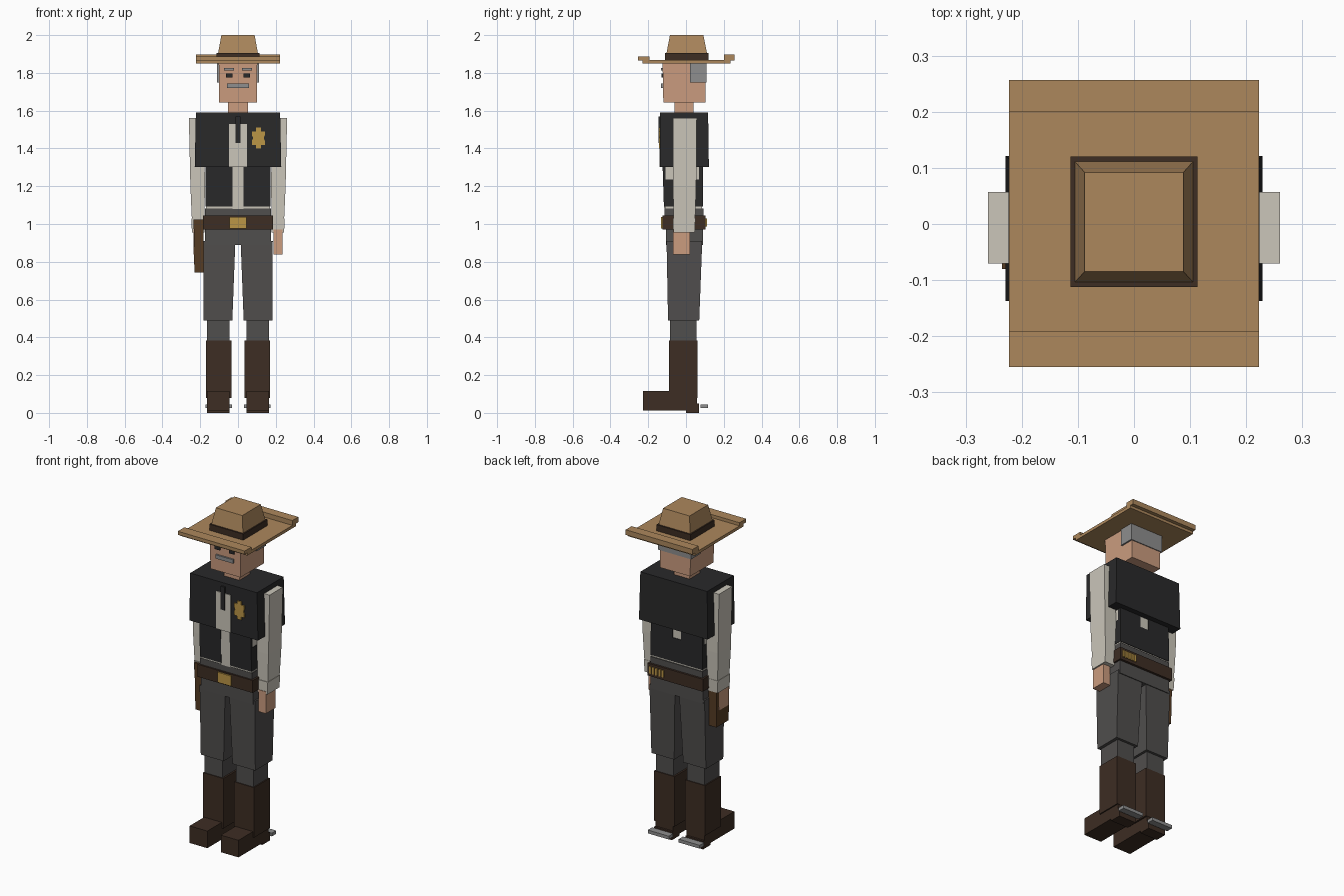
import bpy, bmesh

if "Cube" in bpy.data.objects:
    bpy.data.objects.remove(bpy.data.objects["Cube"])


def lin(c):
    c /= 255
    return c / 12.92 if c <= 0.04045 else ((c + 0.055) / 1.055) ** 2.4


def material(name, r, g, b):
    m = bpy.data.materials.new(name)
    m.diffuse_color = (lin(r), lin(g), lin(b), 1)
    m.use_nodes = True
    m.node_tree.nodes["Principled BSDF"].inputs["Base Color"].default_value = m.diffuse_color
    return m


TAN = material("tan felt", 172, 135, 92)
SKIN = material("skin", 203, 156, 127)
CREAM = material("cream cloth", 203, 198, 186)
BLACK = material("black cloth", 41, 41, 42)
GREY = material("charcoal cloth", 80, 78, 77)
BOOT = material("dark leather", 61, 45, 35)
HOLSTER = material("brown leather", 86, 60, 36)
GOLD = material("gold", 187, 150, 70)
SILVER = material("silver grey", 142, 142, 142)


def mesh_object(name, bm, mat):
    bmesh.ops.recalc_face_normals(bm, faces=bm.faces)
    me = bpy.data.meshes.new(name)
    bm.to_mesh(me)
    bm.free()
    me.materials.append(mat)
    ob = bpy.data.objects.new(name, me)
    bpy.context.collection.objects.link(ob)
    return ob


def block(name, mat, z0, z1, low, high=None, side=1):
    """Tapered box: low/high are (x0, x1, y0, y1) at the bottom and top."""
    bm = bmesh.new()
    rings = []
    for (x0, x1, y0, y1), z in ((low, z0), (high or low, z1)):
        rings.append([bm.verts.new((side * x, y, z))
                      for x, y in ((x0, y0), (x1, y0), (x1, y1), (x0, y1))])
    a, b = rings
    bm.faces.new(a)
    bm.faces.new(b)
    for i in range(4):
        j = (i + 1) % 4
        bm.faces.new((a[i], a[j], b[j], b[i]))
    return mesh_object(name, bm, mat)


# Hat
block("hat_brim", TAN, 1.85, 1.868, (-.223, .223, -.23, .235))
block("hat_brim_front_lip", TAN, 1.866, 1.887, (-.223, .223, -.255, -.192))
block("hat_brim_back_lip", TAN, 1.866, 1.897, (-.223, .223, .2, .257))
block("hat_band", BOOT, 1.868, 1.905, (-.113, .113, -.112, .12))
block("hat_crown", TAN, 1.9, 2.0, (-.106, .106, -.104, .112), (-.088, .088, -.085, .092))

# Head, hair and face
block("neck", SKIN, 1.57, 1.65, (-.052, .052, -.06, .04))
block("head", SKIN, 1.643, 1.85, (-.1, .1, -.12, .103), (-.102, .102, -.124, .103))
block("hair", SILVER, 1.75, 1.85, (-.11, .11, .02, .108))
block("moustache", SILVER, 1.72, 1.743, (-.058, .058, -.132, -.12))
for s, tag in ((1, "left"), (-1, "right")):
    block(tag + "_eye", BLACK, 1.775, 1.797, (.03, .064, -.131, -.12), side=s)
    block(tag + "_brow", SILVER, 1.812, 1.826, (.022, .073, -.132, -.12), side=s)

# Upper vest with shirt front and tie
block("vest_chest", BLACK, 1.303, 1.59, (-.229, .229, -.137, .121), (-.223, .223, -.137, .117))
block("shirt_front", CREAM, 1.303, 1.53, (-.048, .048, -.141, -.13))
block("tie", BLACK, 1.43, 1.57, (-.013, .013, -.146, -.13))

# Badge: stepped star outline
half = [(0, .055), (.014, .055), (.014, .036), (.034, .036), (.034, .014), (.028, 0),
        (.034, -.014), (.034, -.036), (.014, -.036), (.014, -.055), (0, -.055)]
outline = half + [(-x, z) for x, z in half[-2:0:-1]]
bm = bmesh.new()
face = bm.faces.new([bm.verts.new((.108 + x, -.144, 1.455 + z)) for x, z in outline])
ext = bmesh.ops.extrude_face_region(bm, geom=[face])
bmesh.ops.translate(bm, vec=(0, .009, 0),
                    verts=[v for v in ext["geom"] if isinstance(v, bmesh.types.BMVert)])
mesh_object("badge", bm, GOLD)

# Waist: shirt core, vest wrap, front and back panels
block("shirt_waist", CREAM, 1.08, 1.31, (-.17, .17, -.112, .086), (-.17, .17, -.12, .086))
block("vest_waist", BLACK, 1.092, 1.235, (-.173, .173, -.108, .09))
for s, tag in ((1, "left"), (-1, "right")):
    block(tag + "_vest_front_panel", BLACK, 1.092, 1.31, (.03, .172, -.117, -.105),
          (.03, .172, -.124, -.11), side=s)
    block(tag + "_vest_back_panel", BLACK, 1.2, 1.31, (.028, .172, .07, .09), side=s)
block("shirt_strip", CREAM, 1.08, 1.31, (-.03, .03, -.115, -.108), (-.03, .03, -.122, -.112))

# Trouser top, belt, buckle and cartridges
block("trouser_waist", GREY, 1.03, 1.083, (-.174, .174, -.114, .092))
block("belt", BOOT, .97, 1.045, (-.185, .185, -.124, .104))
block("buckle", GOLD, .977, 1.038, (-.045, .045, -.133, -.12))
block("hips", GREY, .89, .98, (-.175, .175, -.105, .09))
for i in range(5):
    x = .08 + i * .021
    block(f"cartridge_{i + 1}", GOLD, .988, 1.03, (x - .007, x + .007, .1, .11))

# Limbs, mirrored left and right
for s, tag in ((1, "left"), (-1, "right")):
    block(tag + "_upper_sleeve", CREAM, 1.2, 1.56, (.175, .252, -.069, .054),
          (.18, .26, -.07, .057), side=s)
    block(tag + "_forearm_sleeve", CREAM, 1.02, 1.2, (.178, .244, -.065, .048),
          (.175, .252, -.069, .054), side=s)
    block(tag + "_cuff", CREAM, .955, 1.03, (.178, .244, -.067, .046),
          (.178, .247, -.069, .05), side=s)
    block(tag + "_hand", SKIN, .838, .97, (.187, .2355, -.07, .02), side=s)

    block(tag + "_thigh", GREY, .49, .91, (.03, .182, -.095, .07),
          (.014, .184, -.103, .086), side=s)
    block(tag + "_shin", GREY, .37, .5, (.045, .163, -.085, .055), side=s)
    block(tag + "_boot_shaft", BOOT, .08, .382, (.035, .17, -.09, .06), side=s)
    block(tag + "_boot_foot", BOOT, .012, .115, (.045, .163, -.228, .058), side=s)
    block(tag + "_boot_heel", BOOT, 0, .05, (.045, .163, 0, .07), side=s)
    block(tag + "_spur", SILVER, .025, .045, (.033, .173, .076, .117), side=s)

# Holster on the right hip
block("holster", HOLSTER, .742, 1.025, (-.231, -.182, -.076, .04), (-.235, -.182, -.08, .045))
